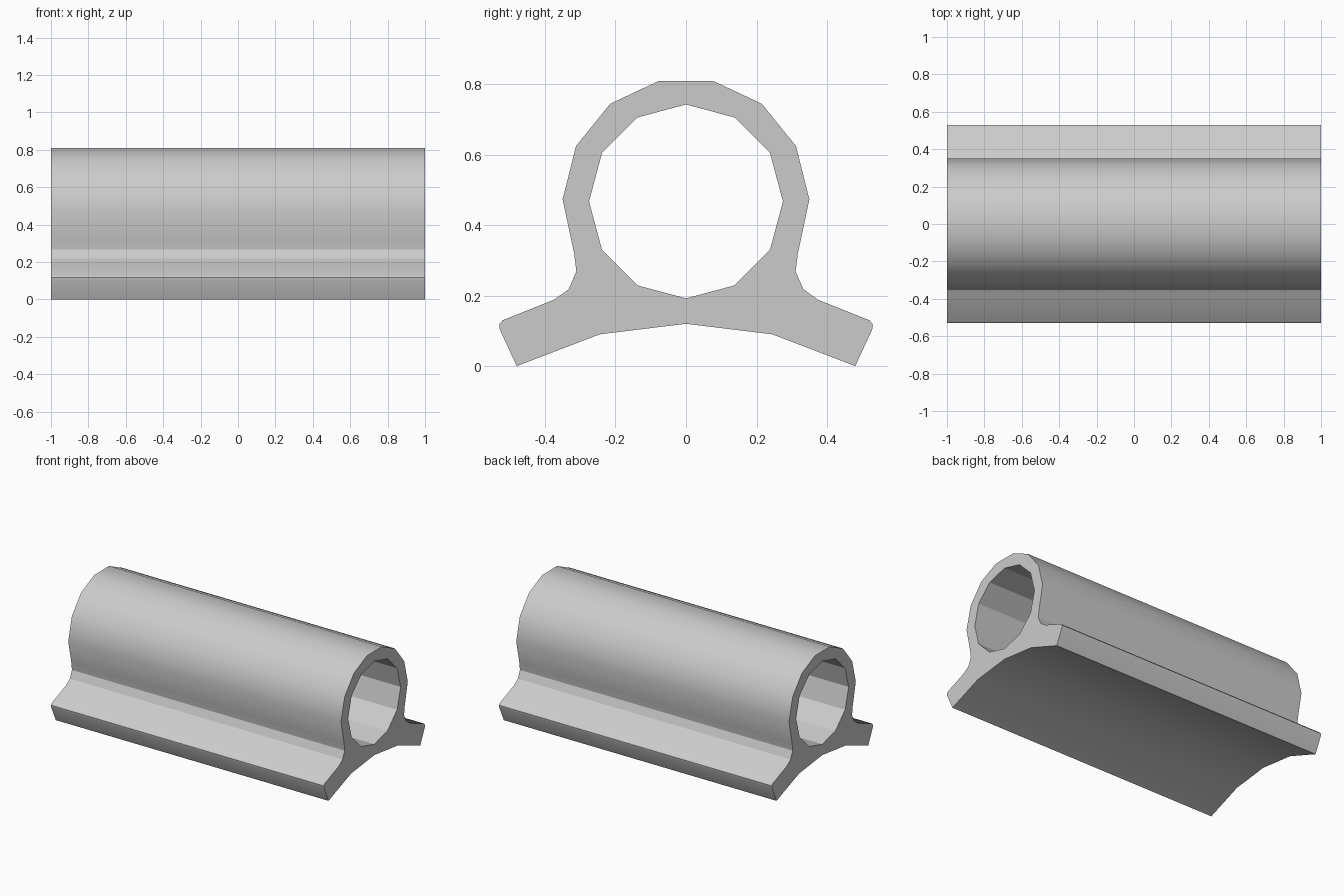
import bpy, bmesh
from math import sin, cos, pi, radians

cube = bpy.data.objects.get("Cube")
if cube:
    bpy.data.objects.remove(cube, do_unlink=True)

# Plain grey material
grey = bpy.data.materials.new("light_grey")
grey.use_nodes = True
grey.diffuse_color = (0.6, 0.6, 0.6, 1)
grey.node_tree.nodes["Principled BSDF"].inputs["Base Color"].default_value = (0.6, 0.6, 0.6, 1)

# Half of the outer section (y, z): saddle underside, foot, fillet, tube wall
half = [(0.245, 0.09), (0.48, 0), (0.528, 0.103), (0.53, 0.118), (0.52, 0.13),
        (0.375, 0.188), (0.333, 0.218), (0.311, 0.268), (0.317, 0.318),
        (0.35, 0.473), (0.312, 0.624), (0.215, 0.744), (0.079, 0.808)]
outer = [(0, 0.12)] + half + [(-y, z) for y, z in reversed(half)]

# Twelve-sided bore
bore = [(0.275 * sin(i * pi / 6), 0.467 + 0.275 * cos(i * pi / 6)) for i in range(12)]

bm = bmesh.new()


def ring(points, x):
    verts = [bm.verts.new((x, y, z)) for y, z in points]
    edges = [bm.edges.new((verts[i - 1], verts[i])) for i in range(len(verts))]
    return verts, edges


# Long walls, collecting the rim edges of each end
rims = {-1: [], 1: []}
for section in (outer, bore):
    a, edges_a = ring(section, -1)
    b, edges_b = ring(section, 1)
    rims[-1] += edges_a
    rims[1] += edges_b
    for i in range(len(a)):
        bm.faces.new((a[i - 1], a[i], b[i], b[i - 1]))

# End faces around the bore
for x, edges in rims.items():
    bmesh.ops.triangle_fill(bm, use_beauty=True, edges=edges, normal=(x, 0, 0))
bmesh.ops.recalc_face_normals(bm, faces=bm.faces[:])

mesh = bpy.data.meshes.new("tube_with_saddle_base")
bm.to_mesh(mesh)
bm.free()
mesh.materials.append(grey)
body = bpy.data.objects.new("tube_with_saddle_base", mesh)
bpy.context.collection.objects.link(body)

# Smooth outside, faceted bore
bpy.ops.object.select_all(action='DESELECT')
body.select_set(True)
bpy.context.view_layer.objects.active = body
bpy.ops.object.shade_smooth_by_angle(angle=radians(29))
